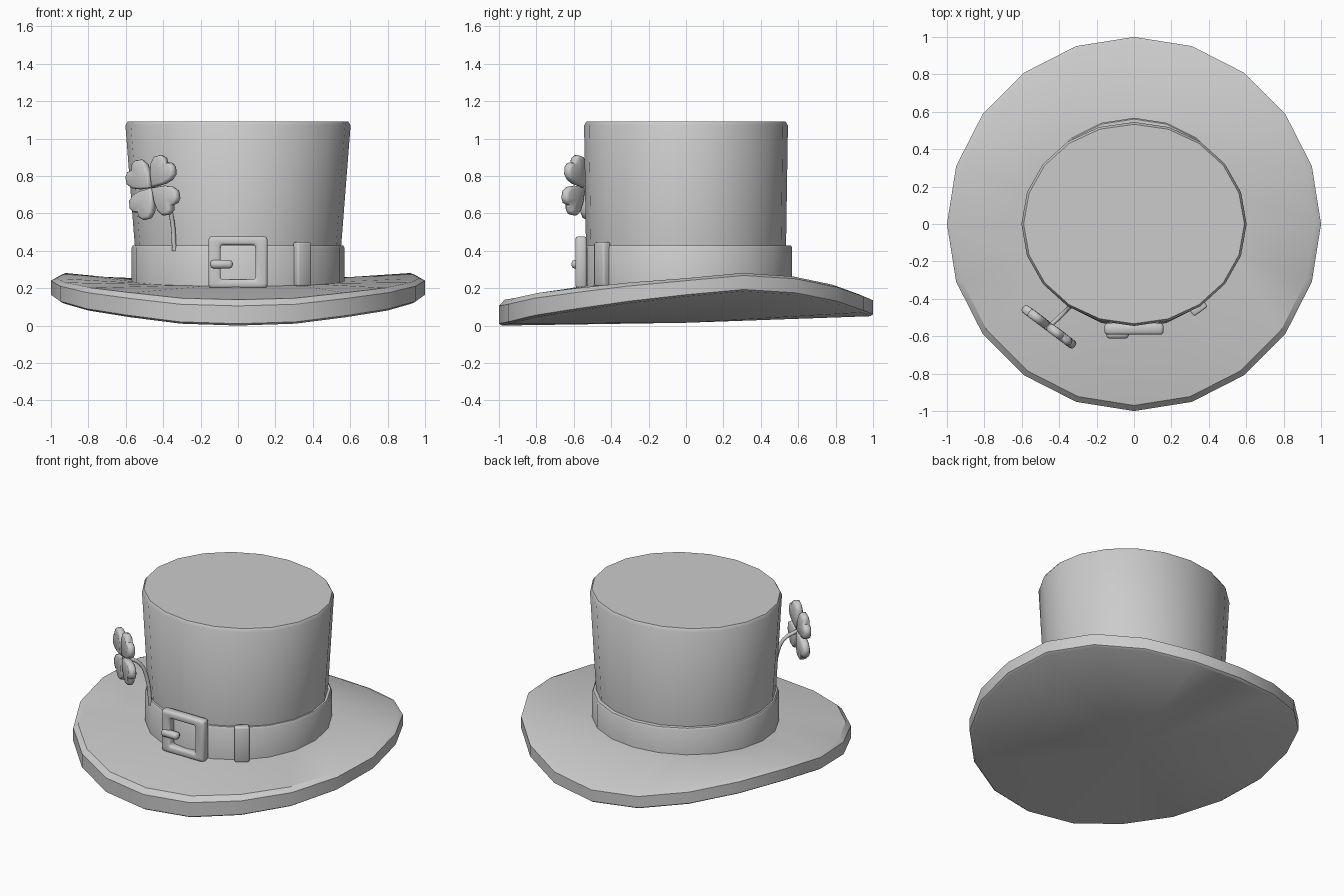
import bpy, bmesh
from math import sin, cos, pi, radians
from mathutils import Vector, Matrix

if "Cube" in bpy.data.objects:
    bpy.data.objects.remove(bpy.data.objects["Cube"], do_unlink=True)

grey = bpy.data.materials.new("plain_grey")
grey.use_nodes = True
grey.diffuse_color = (0.6, 0.6, 0.6, 1)
grey.node_tree.nodes["Principled BSDF"].inputs["Base Color"].default_value = (0.6, 0.6, 0.6, 1)

SIDES = 20
ANGLES = [2 * pi * i / SIDES for i in range(SIDES)]


def finish(name, bm, angle=35, matrix=None):
    """Turn a bmesh into a shaded, coloured object."""
    bmesh.ops.recalc_face_normals(bm, faces=bm.faces)
    mesh = bpy.data.meshes.new(name)
    bm.to_mesh(mesh)
    bm.free()
    if matrix:
        mesh.transform(matrix)
    mesh.materials.append(grey)
    obj = bpy.data.objects.new(name, mesh)
    bpy.context.collection.objects.link(obj)
    bpy.ops.object.select_all(action='DESELECT')
    obj.select_set(True)
    bpy.context.view_layer.objects.active = obj
    bpy.ops.object.shade_smooth_by_angle(angle=radians(angle))
    return obj


def loft(rings, bottom=None, top=None, closed=False):
    """Skin equal-sized rings; fan-cap to a point where one is given."""
    bm = bmesh.new()
    loops = [[bm.verts.new(p) for p in ring] for ring in rings]
    n = len(loops[0])
    pairs = list(zip(loops, loops[1:]))
    if closed:
        pairs.append((loops[-1], loops[0]))
    for a, b in pairs:
        for i in range(n):
            j = (i + 1) % n
            bm.faces.new((a[i], a[j], b[j], b[i]))
    for loop, point in ((loops[0], bottom), (loops[-1], top)):
        if point:
            centre = bm.verts.new(point)
            for i in range(n):
                bm.faces.new((loop[i], loop[(i + 1) % n], centre))
    return bm


def oval(rx, ry, z, y=0):
    return [(rx * cos(a), y + ry * sin(a), z) for a in ANGLES]


def soften(bm, width, segments=2):
    bmesh.ops.bevel(bm, geom=bm.edges[:], offset=width, segments=segments,
                    profile=0.5, affect='EDGES')


# Brim: underside heights run from the front, round one side, to the back
half = [0.0, 0.01, 0.045, 0.08, 0.12, 0.155, 0.183, 0.165, 0.12, 0.07, 0.05]


def rim_height(a):
    step = round((a + pi / 2) / (2 * pi / SIDES)) % SIDES
    return half[min(step, SIDES - step)]


def rim(radius, lift, front_lift=0):
    return [(radius * cos(a), radius * sin(a),
             rim_height(a) + lift + front_lift * max(0, -sin(a))) for a in ANGLES]


seat = [(0.56 * cos(a), 0.56 * sin(a), 0.235 + 0.025 * sin(a)) for a in ANGLES]
finish("brim", loft([rim(0.985, 0), rim(1, 0.01), rim(1, 0.085, 0.02),
                     rim(0.97, 0.098, 0.04), seat],
                    bottom=(0, 0, 0.015), top=(0, 0, 0.235)), 30)

# Crown: flares sideways towards the flat top
finish("crown", loft([oval(0.54, 0.53, 0.2), oval(0.552, 0.535, 0.43),
                      oval(0.602, 0.545, 1.07), oval(0.59, 0.533, 1.09)],
                     top=(0, 0, 1.09)), 40)

# Band round the foot of the crown
finish("hat_band", loft([oval(0.57, 0.562, 0.2, 0.006), oval(0.57, 0.562, 0.415, 0.006),
                         oval(0.562, 0.555, 0.428, 0.006), oval(0.53, 0.52, 0.43)]), 40)


# Buckle frame
def square(hx, hz, y):
    return [(sx * hx, y, 0.338 + sz * hz) for sx, sz in ((-1, -1), (1, -1), (1, 1), (-1, 1))]


frame = loft([square(0.157, 0.138, -0.53), square(0.157, 0.138, -0.592),
              square(0.093, 0.092, -0.592), square(0.093, 0.092, -0.53)], closed=True)
soften(frame, 0.014)
finish("buckle_frame", frame, 50)


def block(name, size, matrix, bevel):
    bm = bmesh.new()
    bmesh.ops.create_cube(bm, size=1, matrix=Matrix.Diagonal((*size, 1)))
    soften(bm, bevel)
    return finish(name, bm, 50, matrix)


# Buckle prong and strap loop
block("buckle_prong", (0.12, 0.05, 0.046), Matrix.Translation((-0.088, -0.588, 0.328)), 0.018)
block("strap_loop", (0.09, 0.05, 0.235),
      Matrix.Translation((0.343, -0.448, 0.328)) @ Matrix.Rotation(radians(36), 4, 'Z'), 0.01)

# Four-leaf clover: a heart outline, padded and repeated about the centre
side = [(0.06, 0.055), (0.105, 0.08), (0.145, 0.082), (0.175, 0.055), (0.18, 0.025)]
heart = [(0.0, 0.0)] + side + [(0.162, 0.0)] + [(u, -v) for u, v in reversed(side)]
mid = 0.105


def leaf_ring(scale, height):
    return [(mid + (u - mid) * scale, v * scale, height) for u, v in heart]


normal = Vector((-0.6, -0.8, 0))
across = Vector((0.8, -0.6, 0))
basis = Matrix((across, Vector((0, 0, 1)), normal)).transposed().to_4x4()
place = Matrix.Translation((-0.455, -0.55, 0.738)) @ basis
for k in range(4):
    leaf = loft([leaf_ring(0.8, -0.024), leaf_ring(0.96, -0.017), leaf_ring(1, 0),
                 leaf_ring(0.96, 0.017), leaf_ring(0.8, 0.024)],
                bottom=(mid, 0, -0.026), top=(mid, 0, 0.016))
    finish(f"clover_leaf_{k + 1}", leaf, 60,
           place @ Matrix.Rotation(radians(55 + 90 * k), 4, 'Z'))

# Clover stem
path = [(-0.34, -0.44, 0.40), (-0.355, -0.455, 0.58), (-0.385, -0.485, 0.68), (-0.45, -0.545, 0.735)]
curve = bpy.data.curves.new("clover_stem", 'CURVE')
curve.dimensions = '3D'
curve.bevel_depth = 0.012
curve.bevel_resolution = 2
curve.resolution_u = 4
spline = curve.splines.new('BEZIER')
spline.bezier_points.add(len(path) - 1)
for point, co in zip(spline.bezier_points, path):
    point.co = co
    point.handle_left_type = point.handle_right_type = 'AUTO'
curve.materials.append(grey)
bpy.context.collection.objects.link(bpy.data.objects.new("clover_stem", curve))
